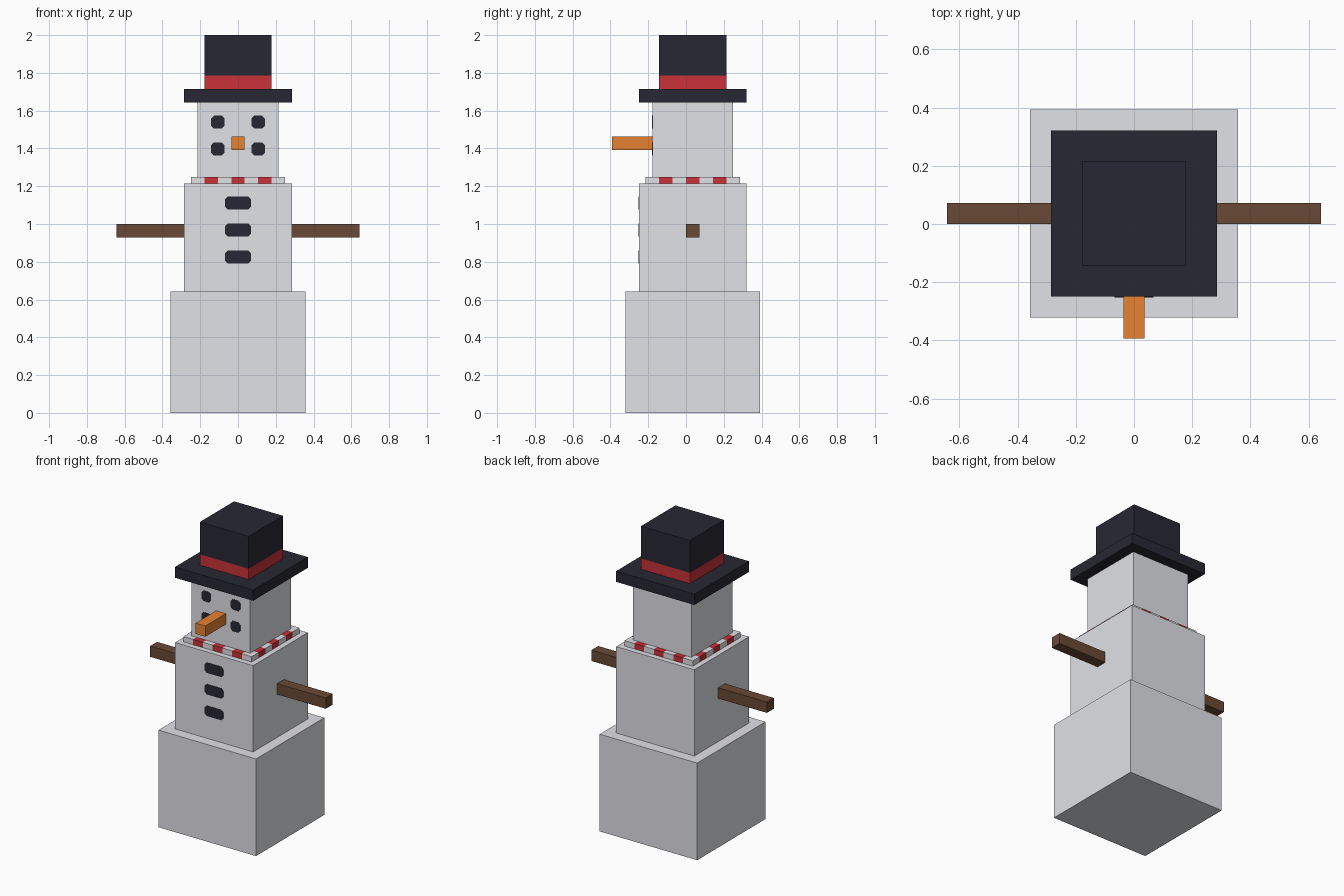
import bpy, bmesh

if "Cube" in bpy.data.objects:
    bpy.data.objects.remove(bpy.data.objects["Cube"])

U = 1 / 14      # one block unit
CY = U / 2      # the body axis sits slightly behind the origin


def material(name, rgb):
    m = bpy.data.materials.new(name)
    lin = [((c / 255 + 0.055) / 1.055) ** 2.4 for c in rgb]
    m.diffuse_color = (*lin, 1)
    m.use_nodes = True
    m.node_tree.nodes["Principled BSDF"].inputs["Base Color"].default_value = m.diffuse_color
    return m


snow = material("snow_white", (228, 229, 234))
black = material("coal_black", (39, 39, 51))
red = material("scarf_red", (200, 50, 58))
orange = material("carrot_orange", (232, 131, 52))
brown = material("stick_brown", (105, 73, 53))


def finish(name, bm, mats):
    bmesh.ops.recalc_face_normals(bm, faces=bm.faces)
    me = bpy.data.meshes.new(name)
    bm.to_mesh(me)
    bm.free()
    for m in mats:
        me.materials.append(m)
    ob = bpy.data.objects.new(name, me)
    bpy.context.collection.objects.link(ob)
    return ob


def box(name, lo, hi, mat):
    """Box between two corners given in block units."""
    bm = bmesh.new()
    bmesh.ops.create_cube(bm, size=1)
    for v in bm.verts:
        v.co = [(a + (b - a) * (c + 0.5)) * U for a, b, c in zip(lo, hi, v.co)]
    return finish(name, bm, [mat])


def block(name, half, z0, z1, mat):
    """Square block centred on the body axis."""
    return box(name, (-half, 0.5 - half, z0), (half, 0.5 + half, z1), mat)


def coal(name, x, z, width, y):
    """Thin plate with clipped corners on a front face."""
    a, b, c = width * U / 2, 0.48 * U, 0.2 * U
    outline = [(a, b - c), (a - c, b), (c - a, b), (-a, b - c),
               (-a, c - b), (c - a, -b), (a - c, -b), (a, c - b)]
    bm = bmesh.new()
    face = bm.faces.new([bm.verts.new((x * U + p, y * U + 0.001, z * U + q))
                         for p, q in outline])
    ext = bmesh.ops.extrude_face_region(bm, geom=[face])
    for v in ext["geom"]:
        if isinstance(v, bmesh.types.BMVert):
            v.co.y -= 0.003
    return finish(name, bm, [black])


# Stacked snow blocks
block("base", 5, 0, 9, snow)
block("torso", 4, 9, 17, snow)
block("head", 3, 17, 23, snow)

# Striped scarf: slab sliced along x and y, alternate strips red
scarf = block("scarf", 3.5, 17, 17.5, snow)
scarf.data.materials.append(red)
bm = bmesh.new()
bm.from_mesh(scarf.data)
for axis, centre in ((0, 0), (1, CY)):
    for i in range(1, 7):
        co, no = [0, 0, 0], [0, 0, 0]
        co[axis], no[axis] = centre + (i - 3.5) * U, 1
        bmesh.ops.bisect_plane(bm, geom=bm.verts[:] + bm.edges[:] + bm.faces[:],
                               plane_co=co, plane_no=no)
for f in bm.faces:
    c = f.calc_center_median()
    i = int(min(max(c.x / U + 3.5, 0), 6.9))
    j = int(min(max((c.y - CY) / U + 3.5, 0), 6.9))
    f.material_index = 1 if i % 2 or j % 2 else 0
bm.to_mesh(scarf.data)
bm.free()

# Top hat
block("hat_brim", 4, 23, 24, black)
block("hat_band", 2.5, 24, 25, red)
block("hat_crown", 2.5, 25, 28, black)

# Nose and arms
box("nose", (-0.5, -5.5, 19.5), (0.5, -2.5, 20.5), orange)
for side, s in (("left", -1), ("right", 1)):
    box(side + "_arm", (min(4 * s, 9 * s), 0, 13), (max(4 * s, 9 * s), 1, 14), brown)
    # Coal face dots
    for row, z in (("upper", 21.55), ("lower", 19.55)):
        coal(f"{side}_{row}_face_dot", 1.5 * s, z, 0.98, -2.5)

# Coal buttons
for i, z in enumerate((15.55, 13.55, 11.55)):
    coal(f"button_{i + 1}", 0, z, 1.9, -3.5)
